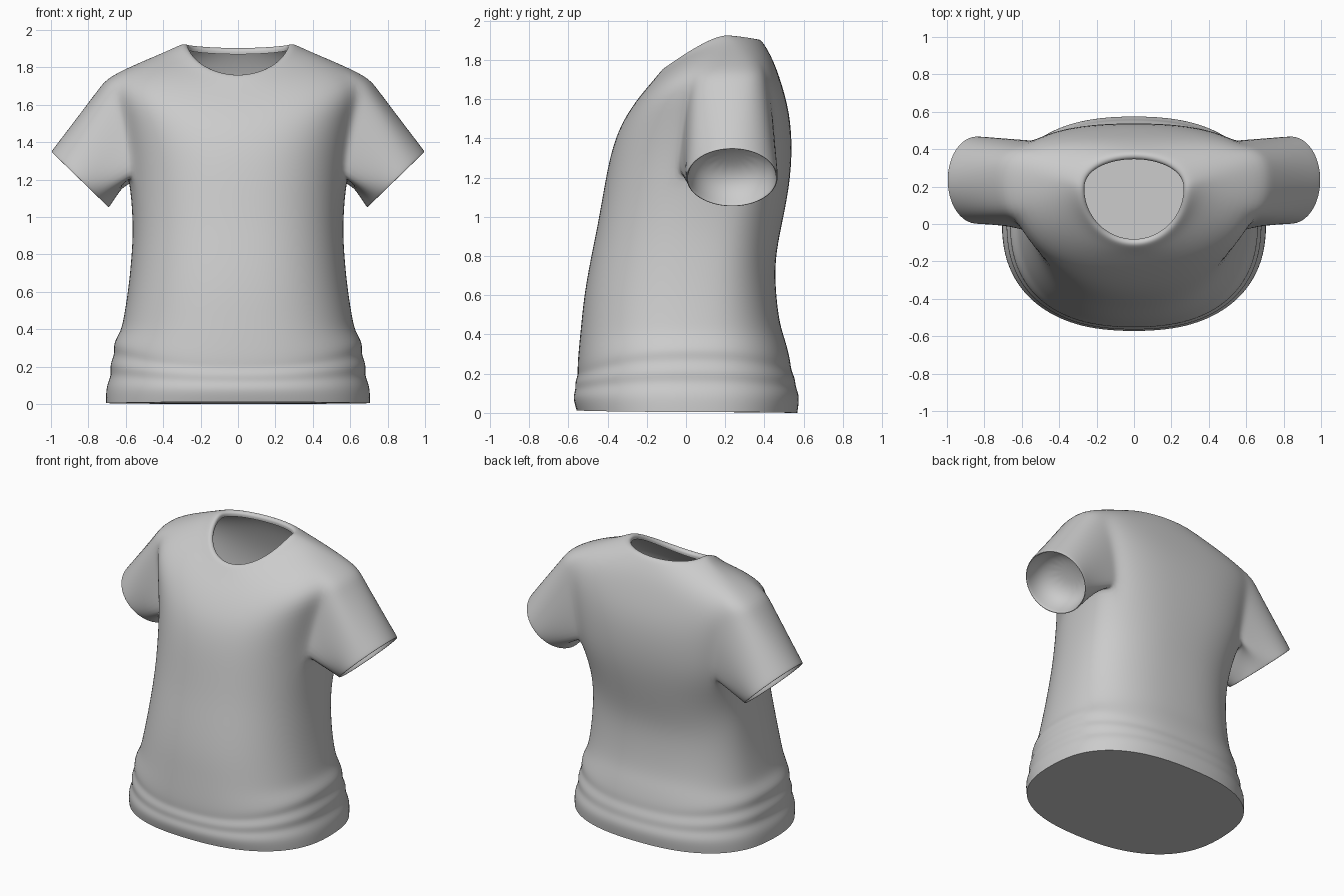
import bpy, bmesh
from math import sin, cos, pi, radians
from mathutils import Vector

if "Cube" in bpy.data.objects:
    bpy.data.objects.remove(bpy.data.objects["Cube"])

COLS = 16                      # columns from front centre to back centre (half shirt)
FRONT_COL, BACK_COL = 6, 11    # columns bounding the armhole


def body_row(z, front, width, back):
    """Level ring of the body; its middle moves back towards the chest."""
    return (z, front, width, .18 * max(0, z - .3), z + .02, z, back)


# Rows: front z, front y, side x, side y, side z, back z, back y
rows = [(.012, -.56, .71, 0, .005, 0, .57)]            # hem
for k in range(5):                                     # gathered folds, sagging at the front
    bump = .011 * (-1) ** k
    rows.append((.08 + .038 * k, -.576 + .006 * k - bump / 2, .698 - .009 * k + bump, 0,
                 .10 + .056 * k, .085 + .045 * k, .578 - .012 * k + bump / 2))
rows += [body_row(*r) for r in (
    (.37, -.545, .628, .508),
    (.45, -.537, .612, .48),
    (.60, -.522, .588, .46),
    (.78, -.49, .57, .453),
    (.96, -.452, .562, .49))]
ARMPIT = len(rows)
SHOULDER = ARMPIT + 3
rows += [
    (1.15, -.42, .585, .22, 1.22, 1.16, .53),          # armpit
    (1.32, -.388, .61, .23, 1.39, 1.35, .543),
    (1.47, -.337, .65, .24, 1.58, 1.53, .53),
    (1.60, -.25, .70, .24, 1.75, 1.69, .485),          # shoulder point
    (1.68, -.18, .51, .235, 1.835, 1.80, .445),
    (1.735, -.135, .355, .22, 1.90, 1.88, .40)]
rim = (1.765, -.11, .295, .19, 1.932, 1.91, .375)      # neck rim, then collar lining
for inset, drop in ((0, 0), (.03, .013), (.027, .04)):
    zf, yf, xs, ys, zs, zb, yb = rim
    rows.append((zf - drop, yf + inset, xs - inset, ys, zs - drop, zb - drop, yb - inset))


def row_point(i, j):
    zf, yf, xs, ys, zs, zb, yb = rows[i]
    neck = i >= SHOULDER + 2
    e = 1 if neck else .92 if i > ARMPIT else .86      # boxy body, round neck
    t = pi * j / COLS
    c = cos(t)
    x = 0 if j in (0, COLS) else xs * sin(t) ** (1 if neck else .84)
    y_end, z_end = (yf, zf) if c > 0 else (yb, zb)
    e_y = e if c > 0 else .62 if ARMPIT <= i <= SHOULDER else e - .1
    return Vector((x, ys + (y_end - ys) * abs(c) ** e_y,
                   zs + (z_end - zs) * abs(c) ** (1.35 if neck else 2)))


bm = bmesh.new()
crease = bm.edges.layers.float.new("crease_edge")

# Torso, leaving the armhole open
grid = [[bm.verts.new(row_point(i, j)) for j in range(COLS + 1)] for i in range(len(rows))]
for i in range(len(rows) - 1):
    for j in range(COLS):
        if ARMPIT <= i < SHOULDER and FRONT_COL <= j < BACK_COL:
            continue
        bm.faces.new((grid[i][j], grid[i][j + 1], grid[i + 1][j + 1], grid[i + 1][j]))

# Closed underside with a crisp hem
bm.faces.new(grid[0][::-1])
for a, b in zip(grid[0], grid[0][1:]):
    edge = bm.edges.get((a, b))
    edge[crease] = 1
    edge.smooth = False

# Sleeve extruded from the armhole loop to a slanted round cuff
loop = [grid[ARMPIT][j] for j in range(FRONT_COL, BACK_COL)]
loop += [grid[i][BACK_COL] for i in range(ARMPIT, SHOULDER)]
loop += [grid[SHOULDER][j] for j in range(BACK_COL, FRONT_COL, -1)]
loop += [grid[i][FRONT_COL] for i in range(SHOULDER, ARMPIT, -1)]
start = [v.co.copy() for v in loop]
centre = Vector((.845, .235, 1.2))
up = Vector((.31, 0, .30)).normalized()
inward = Vector((-.7, 0, .7))


def cuff_point(k, scale, depth=0):
    a = radians(-146.25 + 360 / len(loop) * k)
    return (centre + Vector((0, .24 * scale * cos(a), 0))
            + up * (.22 * scale * sin(a)) + inward * depth)


def bridge(a, b):
    for k in range(len(a)):
        n = (k + 1) % len(a)
        bm.faces.new((a[k], a[n], b[n], b[k]))
    return b


previous = loop
for f in (.15, .45, .8, .98):
    previous = bridge(previous, [bm.verts.new(p.lerp(cuff_point(k, 1), f))
                                 for k, p in enumerate(start)])
# Cuff edge and the hollow closed inside the sleeve
for scale, depth in ((.99, 0), (.95, 0), (.93, .05), (.8, .13), (.4, .18)):
    previous = bridge(previous, [bm.verts.new(cuff_point(k, scale, depth))
                                 for k in range(len(loop))])
bm.faces.new(previous)

bmesh.ops.recalc_face_normals(bm, faces=bm.faces)
for face in bm.faces:
    face.smooth = True

mesh = bpy.data.meshes.new("shirt")
bm.to_mesh(mesh)
bm.free()
shirt = bpy.data.objects.new("shirt", mesh)
bpy.context.collection.objects.link(shirt)

# Mirror to the other half and smooth
mirror = shirt.modifiers.new("mirror", 'MIRROR')
mirror.merge_threshold = .001
smooth = shirt.modifiers.new("smooth", 'SUBSURF')
smooth.levels = smooth.render_levels = 2
